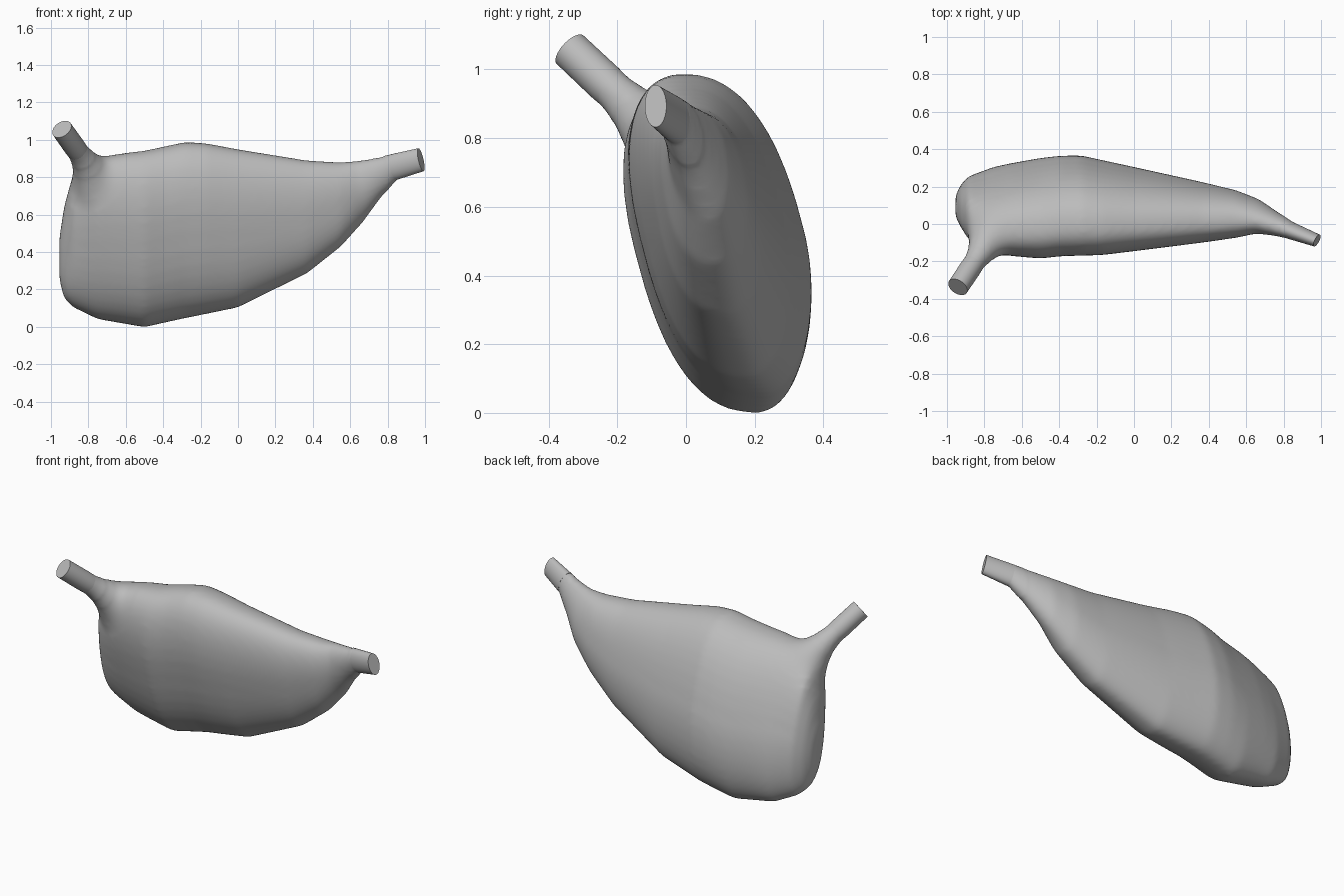
import bpy, bmesh, math
from mathutils import Vector

cube = bpy.data.objects.get("Cube")
if cube:
    bpy.data.objects.remove(cube)

grey = bpy.data.materials.new("soft_grey")
grey.use_nodes = True
grey.diffuse_color = (0.5, 0.5, 0.5, 1)
grey.node_tree.nodes["Principled BSDF"].inputs["Base Color"].default_value = (0.5, 0.5, 0.5, 1)
SEG = 40


def skin(bm, rings):
    """Skin a list of point rings and close both ends."""
    loops = [[bm.verts.new(p) for p in ring] for ring in rings]
    for a, b in zip(loops, loops[1:]):
        for i in range(SEG):
            j = (i + 1) % SEG
            bm.faces.new((a[i], a[j], b[j], b[i]))
    bm.faces.new(loops[0])
    bm.faces.new(loops[-1])


def make_object(name, parts):
    bm = bmesh.new()
    for rings in parts:
        skin(bm, rings)
    bmesh.ops.recalc_face_normals(bm, faces=bm.faces)
    mesh = bpy.data.meshes.new(name)
    bm.to_mesh(mesh)
    bm.free()
    mesh.materials.append(grey)
    obj = bpy.data.objects.new(name, mesh)
    bpy.context.collection.objects.link(obj)
    return obj


def shade(obj):
    bpy.ops.object.select_all(action="DESELECT")
    obj.select_set(True)
    bpy.context.view_layer.objects.active = obj
    bpy.ops.object.shade_smooth_by_angle(angle=math.radians(50))


def body_ring(x, low, high, front, back, lean, slant):
    """Leaning oval, fuller at upper back and lower front; slant squares it to the narrow duct."""
    cy, cz = (front + back) / 2, (low + high) / 2
    e, h = (back - front) / 2, (high - low) / 2
    s = lean * e
    w = math.sqrt(e * e - s * s)
    ring = []
    for i in range(SEG):
        t = math.tau * i / SEG
        c, n = math.cos(t), math.sin(t)
        if slant:
            power = 1
        elif n > 0:
            power = 0.79 if c > 0 else 0.93
        else:
            power = 1.14 if c > 0 else 0.75
        c = math.copysign(abs(c) ** power, c)
        n = math.copysign(abs(n) ** power, n)
        dy, dz = w * c + s * n, h * n
        ring.append((x + slant * (0.45 * dy - 0.22 * dz), cy + dy, cz + dz))
    return ring


def tube_rings(path):
    """Circles square to a path of (centre, radius)."""
    points = [Vector(p) for p, r in path]
    rings = []
    for i, (p, r) in enumerate(path):
        along = points[min(i + 1, len(points) - 1)] - points[max(i - 1, 0)]
        side = along.cross(Vector((0, 0, 1))).normalized()
        up = side.cross(along).normalized()
        rings.append([points[i] + r * (side * math.cos(math.tau * k / SEG) + up * math.sin(math.tau * k / SEG))
                      for k in range(SEG)])
    return rings


# Pouch sections: x, low, high, front, back, lean, slant
sections = [
    (-0.955, 0.25, 0.48, 0.04, 0.15, -0.4, 0),
    (-0.93, 0.15, 0.64, -0.01, 0.21, -0.45, 0),
    (-0.885, 0.105, 0.82, -0.08, 0.262, -0.53, 0),
    (-0.75, 0.04, 0.91, -0.155, 0.315, -0.55, 0),
    (-0.65, 0.023, 0.925, -0.167, 0.336, -0.5, 0),
    (-0.5, -0.003, 0.942, -0.18, 0.362, -0.45, 0),
    (-0.39, 0.022, 0.966, -0.168, 0.374, -0.43, 0),
    (-0.28, 0.046, 0.989, -0.165, 0.375, -0.43, 0),
    (-0.17, 0.068, 0.982, -0.162, 0.35, -0.43, 0),
    (0, 0.103, 0.95, -0.142, 0.312, -0.42, 0),
    (0.37, 0.286, 0.89, -0.097, 0.227, -0.35, 0),
    (0.55, 0.428, 0.88, -0.072, 0.182, -0.3, 0),
    (0.66, 0.56, 0.89, -0.052, 0.132, -0.25, 0.2),
    (0.75, 0.69, 0.905, -0.061, 0.066, -0.15, 0.5),
    (0.83, 0.785, 0.922, -0.075, 0.01, 0, 1),
]
pouch_rings = [body_ring(*s) for s in sections]
inner_end = body_ring(0.9, 0.815, 0.931, -0.09, -0.03, 0, 1)

# Flared root that carries the right duct into the pouch
root = tube_rings([
    ((-0.9, -0.274, 1.0), 0.055),
    ((-0.845, -0.192, 0.921), 0.061),
    ((-0.825, -0.162, 0.892), 0.071),
    ((-0.797, -0.115, 0.85), 0.097),
    ((-0.765, -0.055, 0.785), 0.135),
    ((-0.73, 0.02, 0.68), 0.165),
    ((-0.7, 0.06, 0.55), 0.16),
])
pouch = make_object("pouch", [pouch_rings + [inner_end], root])
fuse = pouch.modifiers.new("fuse", "REMESH")
fuse.mode = "VOXEL"
fuse.voxel_size = 0.012
fused = pouch.evaluated_get(bpy.context.evaluated_depsgraph_get())

# Soften the fused surface, most of all where the root meets the pouch
bm = bmesh.new()
bm.from_mesh(fused.to_mesh())
pouch.modifiers.clear()
joint = Vector((-0.76, -0.03, 0.79))
for radius, steps in ((1.55, 12), (0.2, 20), (0.16, 20)):
    near = [v for v in bm.verts if (v.co - joint).length < radius]
    for step in range(steps):
        bmesh.ops.smooth_vert(bm, verts=near, factor=0.5, use_axis_x=True, use_axis_y=True, use_axis_z=True)
bm.to_mesh(pouch.data)
bm.free()
shade(pouch)

# Crisp cut ducts
shade(make_object("left_duct", [[pouch_rings[-1], body_ring(0.978, 0.832, 0.955, -0.12, -0.057, 0, 1)]]))
shade(make_object("right_duct", [tube_rings([
    ((-0.942, -0.337, 1.057), 0.057),
    ((-0.875, -0.237, 0.963), 0.058),
    ((-0.845, -0.192, 0.921), 0.055),
])]))
